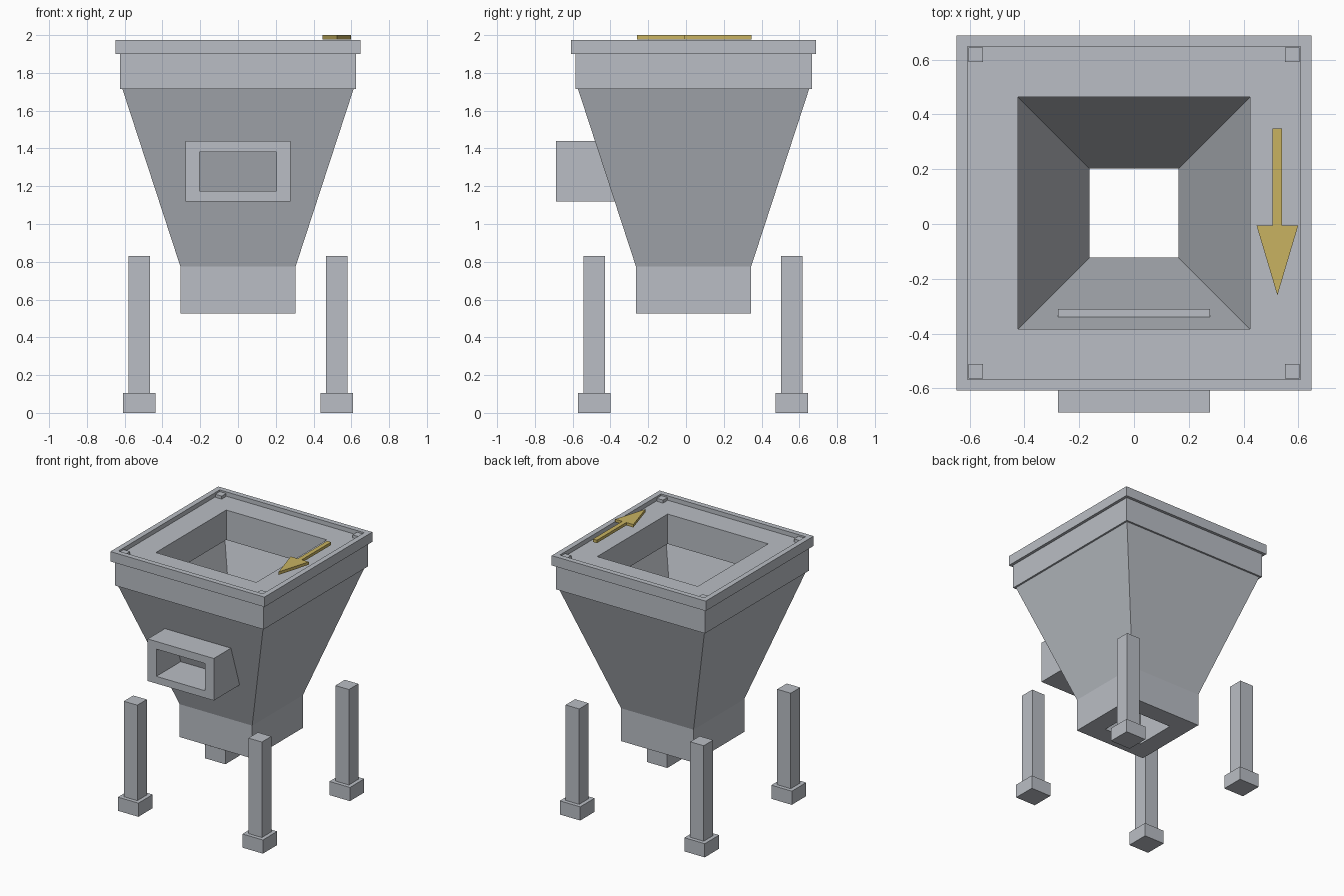
import bpy, bmesh

cube = bpy.data.objects.get("Cube")
if cube:
    bpy.data.objects.remove(cube, do_unlink=True)

CY = 0.04  # hopper axis offset along y


def material(name, rgb):
    mat = bpy.data.materials.new(name)
    mat.use_nodes = True
    mat.diffuse_color = (*rgb, 1)
    mat.node_tree.nodes["Principled BSDF"].inputs["Base Color"].default_value = (*rgb, 1)
    return mat


metal = material("light_grey_metal", (0.49, 0.515, 0.555))
yellow = material("muted_yellow", (0.58, 0.45, 0.12))


def finish(name, bm, mat):
    bmesh.ops.recalc_face_normals(bm, faces=bm.faces)
    mesh = bpy.data.meshes.new(name)
    bm.to_mesh(mesh)
    bm.free()
    mesh.materials.append(mat)
    obj = bpy.data.objects.new(name, mesh)
    bpy.context.collection.objects.link(obj)
    return obj


def box(name, center, size, mat=metal):
    bm = bmesh.new()
    bmesh.ops.create_cube(bm, size=1)
    bmesh.ops.scale(bm, vec=size, verts=bm.verts)
    bmesh.ops.translate(bm, vec=center, verts=bm.verts)
    return finish(name, bm, mat)


def square_lathe(name, profile, mat=metal):
    """Sweep a closed (half width, height) profile around a square."""
    bm = bmesh.new()
    rings = [[bm.verts.new((sx * r, CY + sy * r, z))
              for sx, sy in ((-1, -1), (1, -1), (1, 1), (-1, 1))]
             for r, z in profile]
    for a, b in zip(rings, rings[1:] + rings[:1]):
        for i in range(4):
            j = (i + 1) % 4
            bm.faces.new((a[i], a[j], b[j], b[i]))
    return finish(name, bm, mat)


# Hopper: tapered shell with a straight outlet neck
square_lathe("hopper_shell", [
    (0.305, 0.525), (0.305, 0.775), (0.612, 1.715),
    (0.469, 1.715), (0.162, 0.775), (0.162, 0.525)])

# Thick collar with a square mouth, and the raised rim around its top
square_lathe("collar", [
    (0.626, 1.715), (0.626, 1.90), (0.608, 1.90), (0.608, 1.942),
    (0.423, 1.942), (0.423, 1.715)])
square_lathe("rim", [
    (0.648, 1.90), (0.648, 1.975), (0.608, 1.975), (0.608, 1.90)])

# Rectangular side duct: an open tube that enters the front wall
bm = bmesh.new()
rings = []
for y in (-0.688, -0.31):
    for hx, z0, z1 in ((0.278, 1.12, 1.44), (0.205, 1.175, 1.382)):
        rings.append([bm.verts.new((x, y, z)) for x, z in
                      ((-hx, z0), (hx, z0), (hx, z1), (-hx, z1))])
front_out, front_in, back_out, back_in = rings
for a, b in ((front_out, front_in), (front_in, back_in),
             (back_in, back_out), (back_out, front_out)):
    for i in range(4):
        j = (i + 1) % 4
        bm.faces.new((a[i], a[j], b[j], b[i]))
finish("side_duct", bm, metal)

# Four legs with feet, and a small locating peg in each rim corner
for side, sx in (("right", -1), ("left", 1)):
    for end, sy in (("front", -1), ("back", 1)):
        x, y = sx * 0.524, CY - 0.003 + sy * 0.523
        box(f"{end}_{side}_leg", (x, y, 0.467), (0.114, 0.114, 0.726))
        box(f"{end}_{side}_foot", (x, y, 0.052), (0.172, 0.172, 0.104))
        box(f"{end}_{side}_peg", (sx * 0.577, CY + sy * 0.577, 1.95),
            (0.053, 0.053, 0.03))

# Flow direction arrow above the rim
bm = bmesh.new()
half = [(0.017, 0.348), (0.017, -0.005), (0.076, -0.005)]
outline = half + [(0, -0.26)] + [(-x, y) for x, y in reversed(half)]
face = bm.faces.new([bm.verts.new((0.523 + x, y, 1.978)) for x, y in outline])
up = bmesh.ops.extrude_face_region(bm, geom=[face])["geom"]
bmesh.ops.translate(bm, vec=(0, 0, 0.022),
                    verts=[v for v in up if isinstance(v, bmesh.types.BMVert)])
finish("direction_arrow", bm, yellow)
